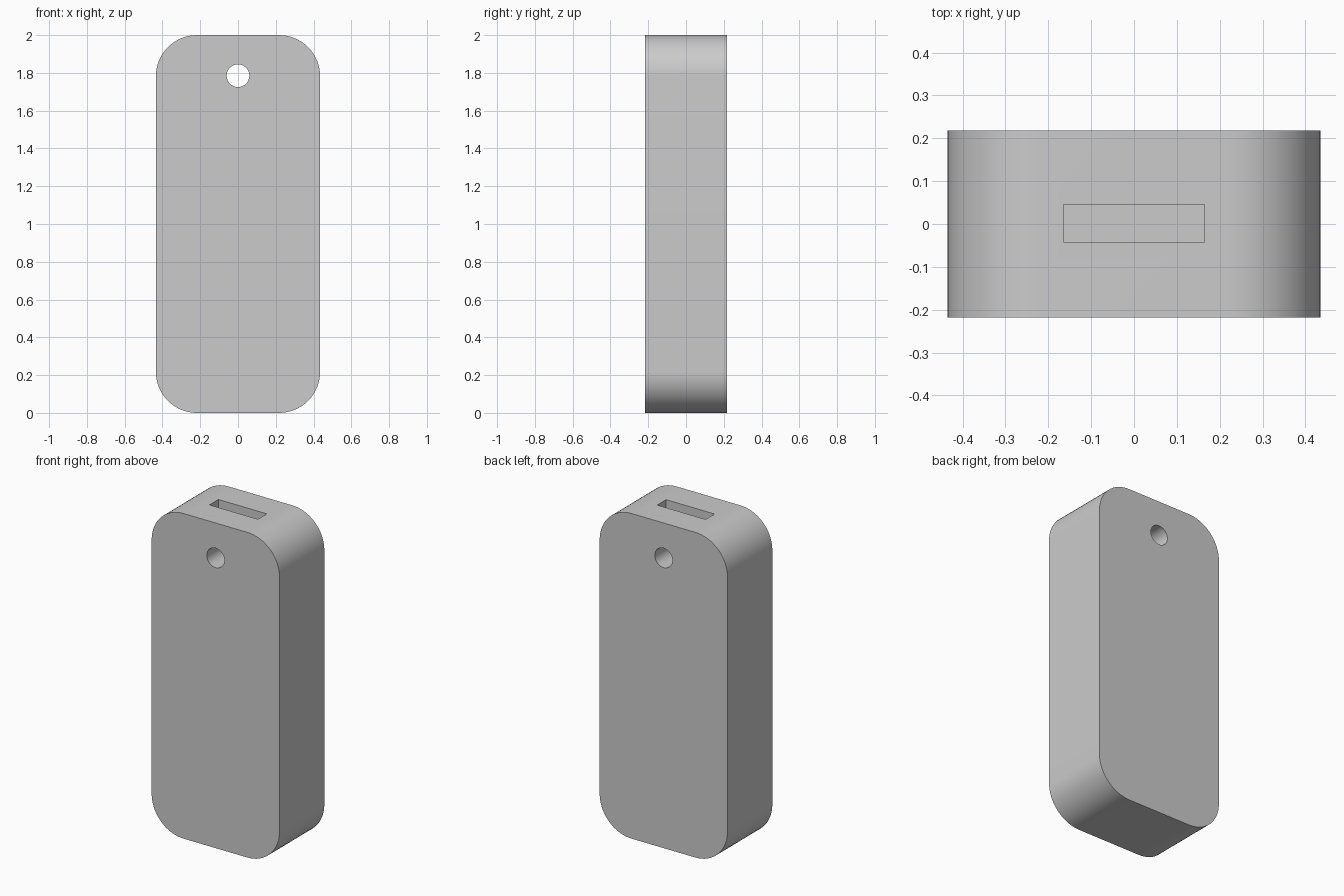
import bpy, bmesh
from math import sin, cos, pi

if "Cube" in bpy.data.objects:
    bpy.data.objects.remove(bpy.data.objects["Cube"])

W, D, H, R = 0.435, 0.218, 2.0, 0.218


def prism(name, profile, y0, y1):
    """Extrude an x-z outline along y."""
    bm = bmesh.new()
    face = bm.faces.new([bm.verts.new((x, y0, z)) for x, z in profile])
    ext = bmesh.ops.extrude_face_region(bm, geom=[face])
    moved = [v for v in ext["geom"] if isinstance(v, bmesh.types.BMVert)]
    bmesh.ops.translate(bm, verts=moved, vec=(0, y1 - y0, 0))
    bmesh.ops.recalc_face_normals(bm, faces=bm.faces)
    mesh = bpy.data.meshes.new(name)
    bm.to_mesh(mesh)
    bm.free()
    ob = bpy.data.objects.new(name, mesh)
    bpy.context.collection.objects.link(ob)
    return ob


def arc(cx, cz, r, start, sweep, n):
    return [(cx + r * cos(start + sweep * i / n), cz + r * sin(start + sweep * i / n))
            for i in range(n + 1)]


# Rounded block
outline = []
for k, (sx, cz) in enumerate([(1, H - R), (-1, H - R), (-1, R), (1, R)]):
    outline += arc(sx * (W - R), cz, R, k * pi / 2, pi / 2, 16)
body = prism("body", outline, -D, D)

# Pin hole through the front and blind slot in the top
hole = prism("pin_hole_cutter", arc(0, 1.785, 0.06, 0, 2 * pi, 48)[:-1], -0.4, 0.4)
slot = prism("slot_cutter", [(-0.165, 1.6), (0.165, 1.6), (0.165, 2.2), (-0.165, 2.2)],
             -0.042, 0.045)

for cutter in (hole, slot):
    mod = body.modifiers.new(cutter.name, 'BOOLEAN')
    mod.operation = 'DIFFERENCE'
    mod.solver = 'EXACT'
    mod.object = cutter
    bpy.context.view_layer.objects.active = body
    bpy.ops.object.modifier_apply(modifier=mod.name)
    bpy.data.objects.remove(cutter)

# Smooth the curves, keep hard edges
body.select_set(True)
bpy.ops.object.shade_smooth_by_angle(angle=pi / 6)
